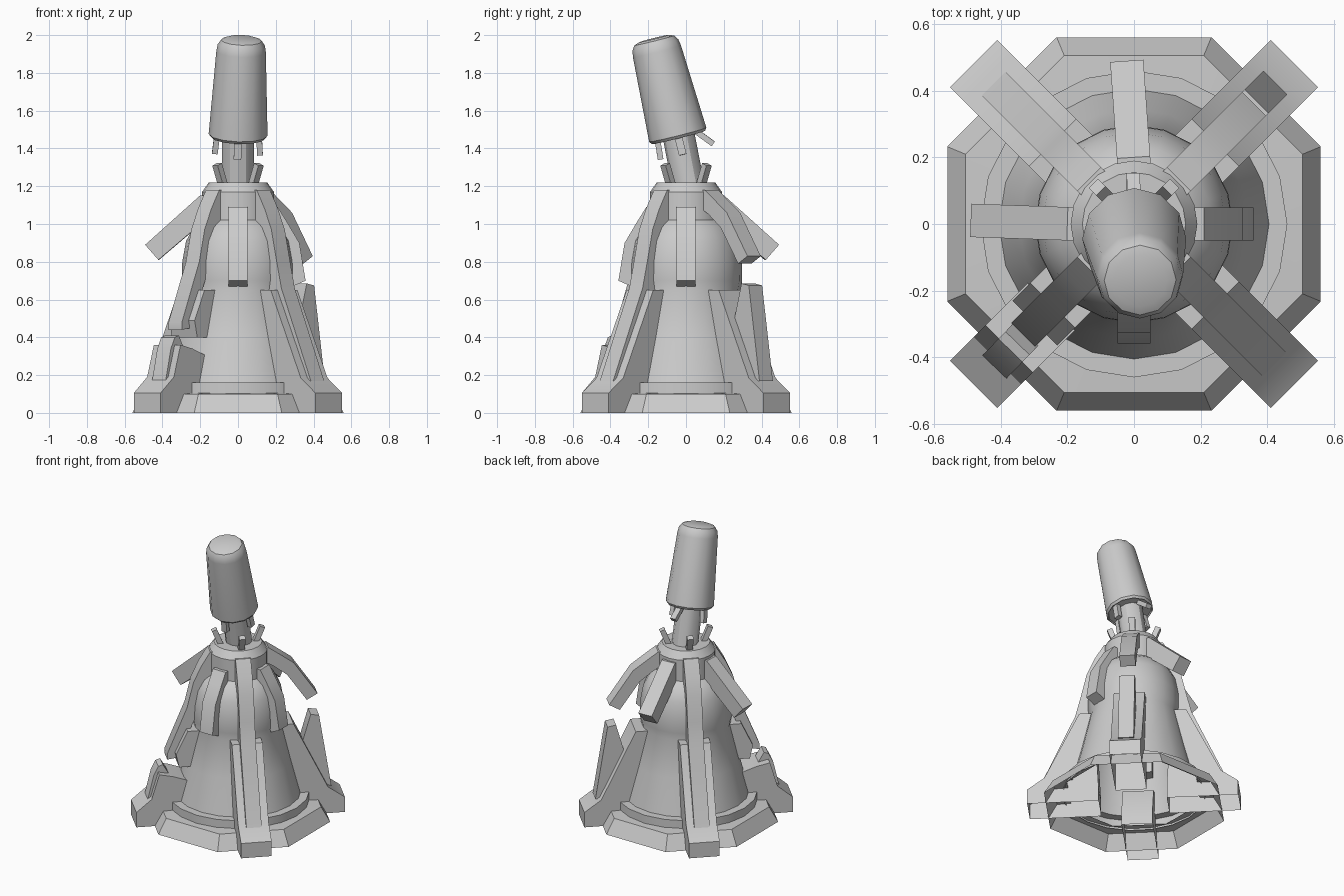
import bpy, bmesh
from math import sin, cos, pi, radians
from mathutils import Vector, Matrix

if "Cube" in bpy.data.objects:
    bpy.data.objects.remove(bpy.data.objects["Cube"])


def finish(bm, name, mat=None, angle=30):
    bmesh.ops.recalc_face_normals(bm, faces=bm.faces)
    me = bpy.data.meshes.new(name)
    bm.to_mesh(me)
    bm.free()
    if mat:
        me.transform(mat)
    ob = bpy.data.objects.new(name, me)
    bpy.context.collection.objects.link(ob)
    bpy.ops.object.select_all(action='DESELECT')
    ob.select_set(True)
    bpy.context.view_layer.objects.active = ob
    bpy.ops.object.shade_smooth_by_angle(angle=radians(angle))
    return ob


def lathe(name, profile, n, mat=None, phase=0.0, angle=30):
    """Revolve (radius, z) points; radius 0 closes with a fan."""
    bm = bmesh.new()
    rings = []
    for r, z in profile:
        if r == 0:
            rings.append([bm.verts.new((0, 0, z))] * n)
        else:
            rings.append([bm.verts.new((r * cos(2 * pi * i / n + phase),
                                        r * sin(2 * pi * i / n + phase), z)) for i in range(n)])
    for a, b in zip(rings, rings[1:]):
        for i in range(n):
            j = (i + 1) % n
            bm.faces.new(list(dict.fromkeys((a[i], a[j], b[j], b[i]))))
    return finish(bm, name, mat, angle)


def slab(name, profile, width, deg, open_bottom=False, yaw=0):
    """Extrude a radial (r, z) outline sideways and turn it to a heading."""
    bm = bmesh.new()
    a = [bm.verts.new((r, -width / 2, z)) for r, z in profile]
    b = [bm.verts.new((r, width / 2, z)) for r, z in profile]
    bm.faces.new(a)
    bm.faces.new(b[::-1])
    for i in range(len(a)):
        j = (i + 1) % len(a)
        if not (open_bottom and profile[i][1] == 0 and profile[j][1] == 0):
            bm.faces.new((a[i], b[i], b[j], a[j]))
    pivot = Vector((0.18, 0, 0))
    local = Matrix.Translation(pivot) @ Matrix.Rotation(radians(yaw), 4, 'Z') @ Matrix.Translation(-pivot)
    return finish(bm, name, Matrix.Rotation(radians(deg), 4, 'Z') @ local)


def peg(name, size, mat):
    bm = bmesh.new()
    bmesh.ops.create_cube(bm, size=1, matrix=mat @ Matrix.Diagonal((*size, 1)))
    return finish(bm, name)


# Octagonal skirt (open underneath) and round body
k = 1 / cos(pi / 8)
lathe("base_skirt", [(0.56 * k, 0), (0.505 * k, 0.1), (0.45, 0.105)], 8, phase=pi / 8, angle=20)
lathe("body", [(0.46, 0.09), (0.46, 0.16), (0.405, 0.16), (0.345, 0.40), (0.288, 0.65),
               (0.297, 0.70), (0.295, 0.80), (0.275, 0.91), (0.235, 0.985), (0.19, 1.02),
               (0.19, 1.17), (0.155, 1.22), (0, 1.22)], 20)

# Diagonal fins: three whole, the front left one snapped
fin = [(0.22, 0), (0.68, 0), (0.68, 0.105), (0.57, 0.185), (0.345, 0.65), (0.25, 0.65), (0.22, 0.1)]
for name, deg in (("front_right", -45), ("back_right", 45), ("back_left", 135)):
    slab(name + "_fin", fin, 0.2, deg, True)
slab("front_left_fin_stump", [(0.22, 0), (0.68, 0), (0.68, 0.105), (0.58, 0.19), (0.53, 0.36),
                              (0.44, 0.34), (0.30, 0.29), (0.22, 0.1)], 0.2, 225, True)
slab("front_left_fin_top", [(0.25, 0.40), (0.40, 0.40), (0.42, 0.49), (0.345, 0.65), (0.25, 0.65)],
     0.19, 225)

# Struts running from the collar down to the feet: two whole, two broken
upper_out = [(0.15, 1.18), (0.19, 1.18), (0.25, 1.08), (0.30, 0.97), (0.34, 0.80)]
upper_in = [(0.255, 0.80), (0.22, 0.95), (0.15, 1.07)]
for name, deg in (("front_right", -45), ("back_left", 135)):
    slab(name + "_strut", upper_out + [(0.375, 0.66), (0.595, 0.17), (0.50, 0.17), (0.28, 0.65)]
         + upper_in, 0.1, deg)
slab("front_left_strut", upper_out + [(0.47, 0.48), (0.47, 0.44), (0.40, 0.45)] + upper_in, 0.1, 225)
slab("front_left_strut_stump", [(0.60, 0.17), (0.56, 0.34), (0.53, 0.40), (0.50, 0.41),
                                (0.46, 0.34), (0.48, 0.17)], 0.1, 225, yaw=1)
slab("back_right_strut", [(0.15, 1.18), (0.19, 1.18), (0.26, 1.13), (0.355, 1.06), (0.51, 0.83),
                          (0.44, 0.79), (0.31, 0.98), (0.22, 1.05), (0.15, 1.09)], 0.1, 45)
slab("back_right_strut_stump", [(0.60, 0.17), (0.52, 0.675), (0.465, 0.685), (0.41, 0.49),
                                (0.48, 0.17)], 0.1, 45)

# Flaps between the struts: front and right hang, left and back are lifted
hanging = [(0.15, 1.09), (0.21, 1.09), (0.26, 1.01), (0.325, 0.90), (0.358, 0.70),
           (0.29, 0.67), (0.26, 0.88), (0.18, 1.0)]
lifted = [(0.16, 1.15), (0.20, 1.15), (0.49, 0.89), (0.42, 0.81), (0.15, 1.04)]
slab("front_flap", hanging, 0.1, -90)
slab("right_flap", hanging, 0.1, 0)
slab("left_flap", lifted, 0.1, 180, yaw=-2)
slab("back_flap", lifted, 0.1, 90, yaw=4)

# Leaning neck
p, q = Vector((0, 0.015, 1.19)), Vector((0, -0.045, 1.50))
neck_mat = Matrix.Translation(p) @ (q - p).to_track_quat('Z', 'Y').to_matrix().to_4x4()
lathe("neck", [(0, 0), (0.085, 0), (0.085, 0.31), (0, 0.31)], 12, neck_mat)

# Tilted capsule on the neck
tilt = (Matrix.Translation((0, -0.04, 1.458)) @ Matrix.Rotation(radians(14), 4, 'X')
        @ Matrix.Rotation(radians(2), 4, 'Y'))
lathe("capsule", [(0, 0.01), (0.14, 0.01), (0.145, 0), (0.156, 0.015), (0.131, 0.47),
                  (0.125, 0.505), (0.108, 0.53), (0.08, 0.54), (0, 0.54)], 12, tilt)

# Snapped pegs: four on the collar, four under the capsule
for i in range(4):
    low = (Matrix.Rotation(radians(45 + 90 * i), 4, 'Z') @ Matrix.Translation((0.135, 0, 1.262))
           @ Matrix.Rotation(radians(22), 4, 'Y'))
    peg(f"collar_peg_{i + 1}", (0.035, 0.04, 0.115), low)
    lean = -40 if i == 1 else -5
    out = 0.135 if i == 1 else 0.115
    high = (tilt @ Matrix.Rotation(radians(90 * i), 4, 'Z') @ Matrix.Translation((out, 0, -0.035))
            @ Matrix.Rotation(radians(lean), 4, 'Y'))
    peg(f"capsule_peg_{i + 1}", (0.03, 0.04, 0.11), high)
